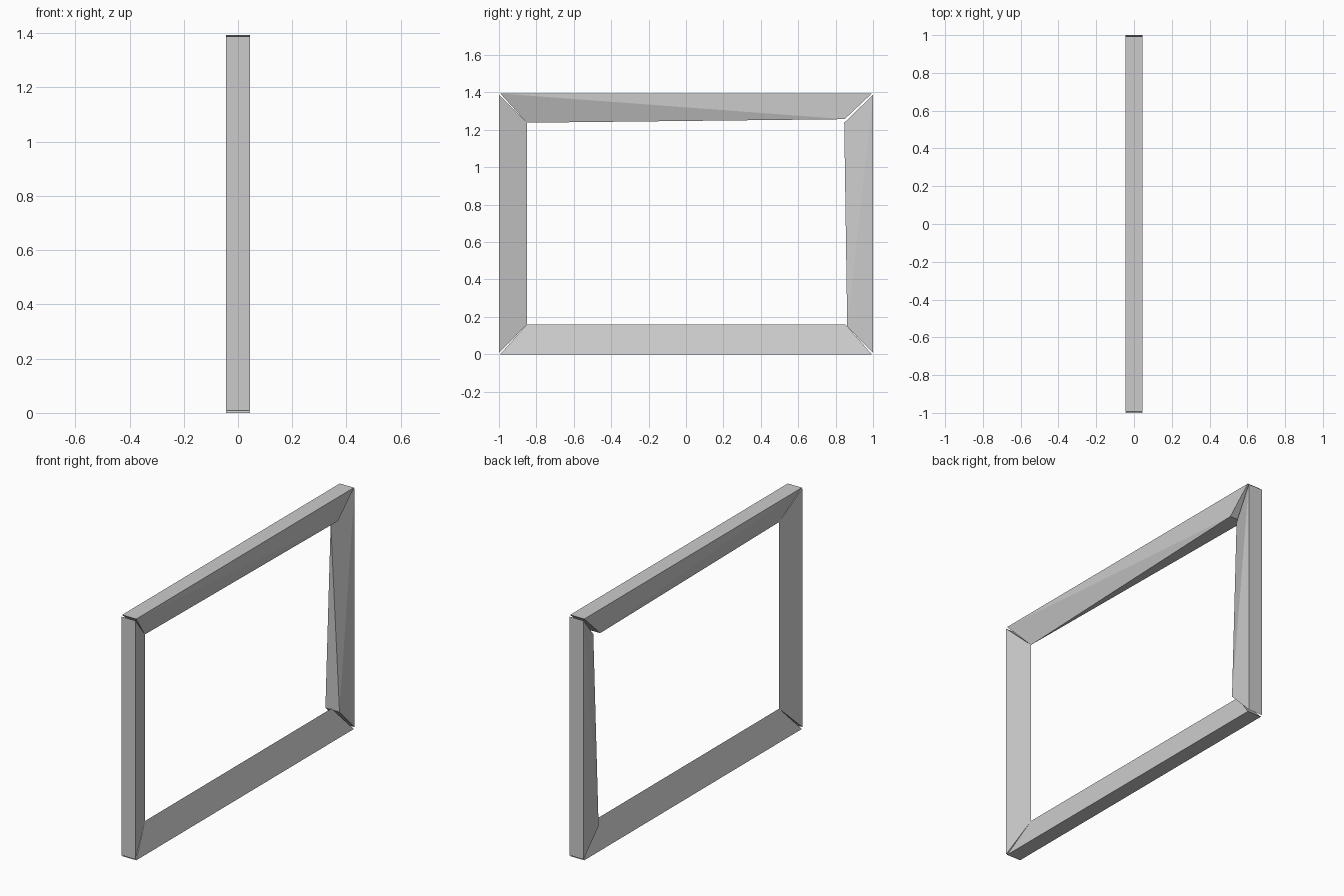
import bpy, bmesh

if "Cube" in bpy.data.objects:
    bpy.data.objects.remove(bpy.data.objects["Cube"])

W = 0.045  # half thickness of the frame


def tri_end(outer, inner):
    """Wedge-shaped mitre end: wide outside, sharp ridge inside. Points are (y, z)."""
    return [(-W, *outer), (W, *outer), (0, *inner)]


def square_end(outer, inner):
    """Rectangular mitre end: full width outside and inside."""
    return [(-W, *outer), (W, *outer), (-W, *inner), (W, *inner)]


def bar(name, end_a, end_b):
    """Solid bar skinned between its two mitred ends."""
    bm = bmesh.new()
    verts = [bm.verts.new(p) for p in end_a + end_b]
    bmesh.ops.convex_hull(bm, input=verts)
    bmesh.ops.dissolve_limit(bm, angle_limit=0.002, verts=bm.verts, edges=bm.edges)
    bmesh.ops.recalc_face_normals(bm, faces=bm.faces)
    mesh = bpy.data.meshes.new(name)
    bm.to_mesh(mesh)
    bm.free()
    obj = bpy.data.objects.new(name, mesh)
    bpy.context.collection.objects.link(obj)
    return obj


# Bottom rail and left post: plain wedge bars
bar("bottom_rail", tri_end((-0.993, 0), (-0.85, 0.16)), tri_end((0.993, 0), (0.852, 0.16)))
bar("left_post", tri_end((-1, 0.008), (-0.85, 0.16)), tri_end((-1, 1.387), (-0.85, 1.238)))

# Top rail and right post: wedge at one end, rectangular at the other
bar("top_rail", tri_end((-0.993, 1.394), (-0.85, 1.238)), square_end((0.993, 1.394), (0.848, 1.257)))
bar("right_post", tri_end((1, 1.387), (0.846, 1.238)), square_end((1, 0.008), (0.862, 0.148)))
